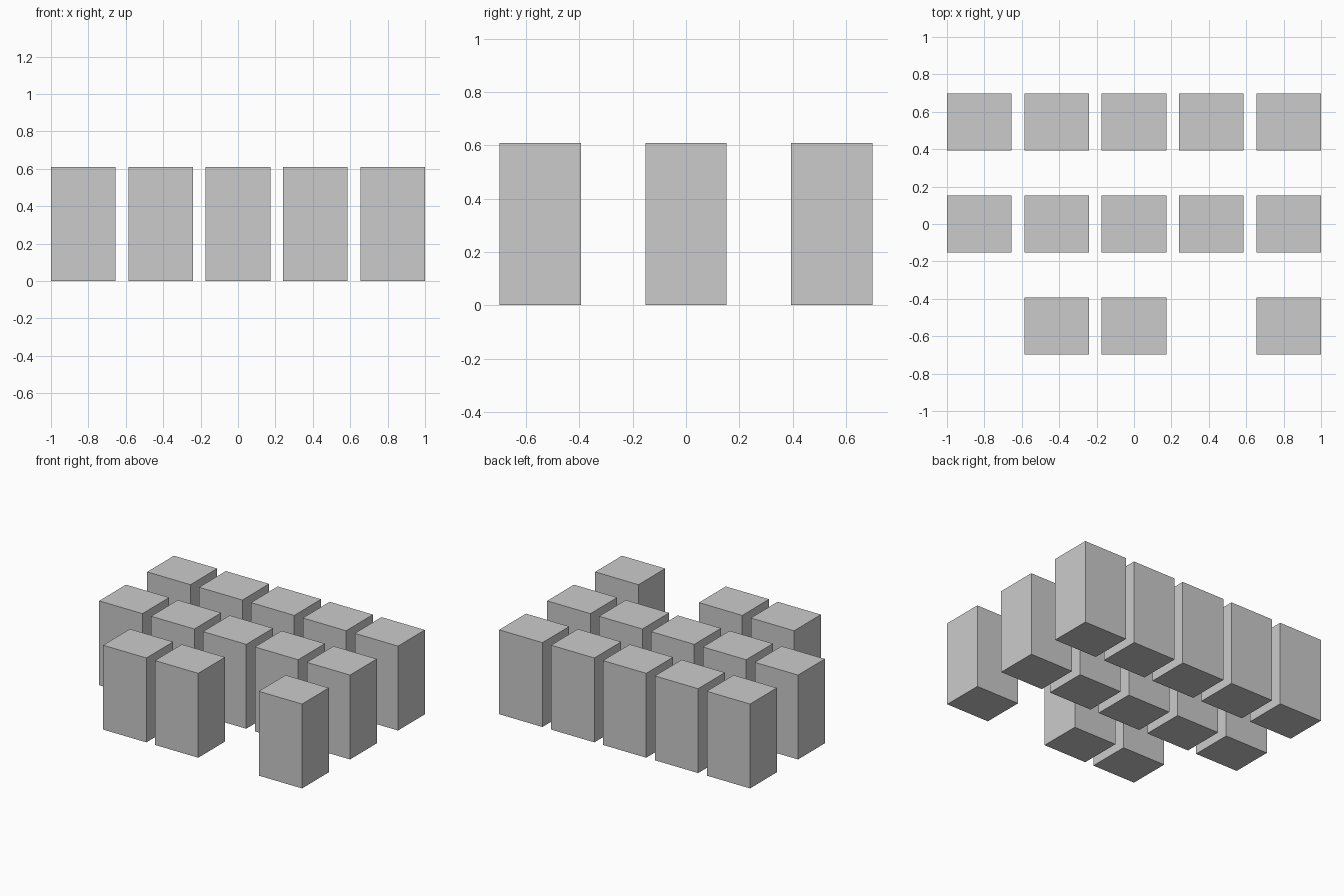
import bpy

if "Cube" in bpy.data.objects:
    bpy.data.objects.remove(bpy.data.objects["Cube"])

# Block size and grid spacing
W, D, H = 0.345, 0.305, 0.608
PITCH_X, PITCH_Y = 0.41375, 0.5465

# Rows from front to back, X marks a block
LAYOUT = [".XX.X", "XXXXX", "XXXXX"]


def add_block(name, x, y):
    bpy.ops.mesh.primitive_cube_add(size=1, location=(x, y, H / 2))
    block = bpy.context.object
    block.name = name
    block.scale = (W, D, H)
    bpy.ops.object.transform_apply(location=False, rotation=False, scale=True)


# Grid of upright blocks with two gaps in the front row
for row, cells in enumerate(LAYOUT):
    for col, cell in enumerate(cells):
        if cell == "X":
            add_block(f"block_row{row + 1}_column{col + 1}",
                      (col - 2) * PITCH_X, (row - 1) * PITCH_Y)
